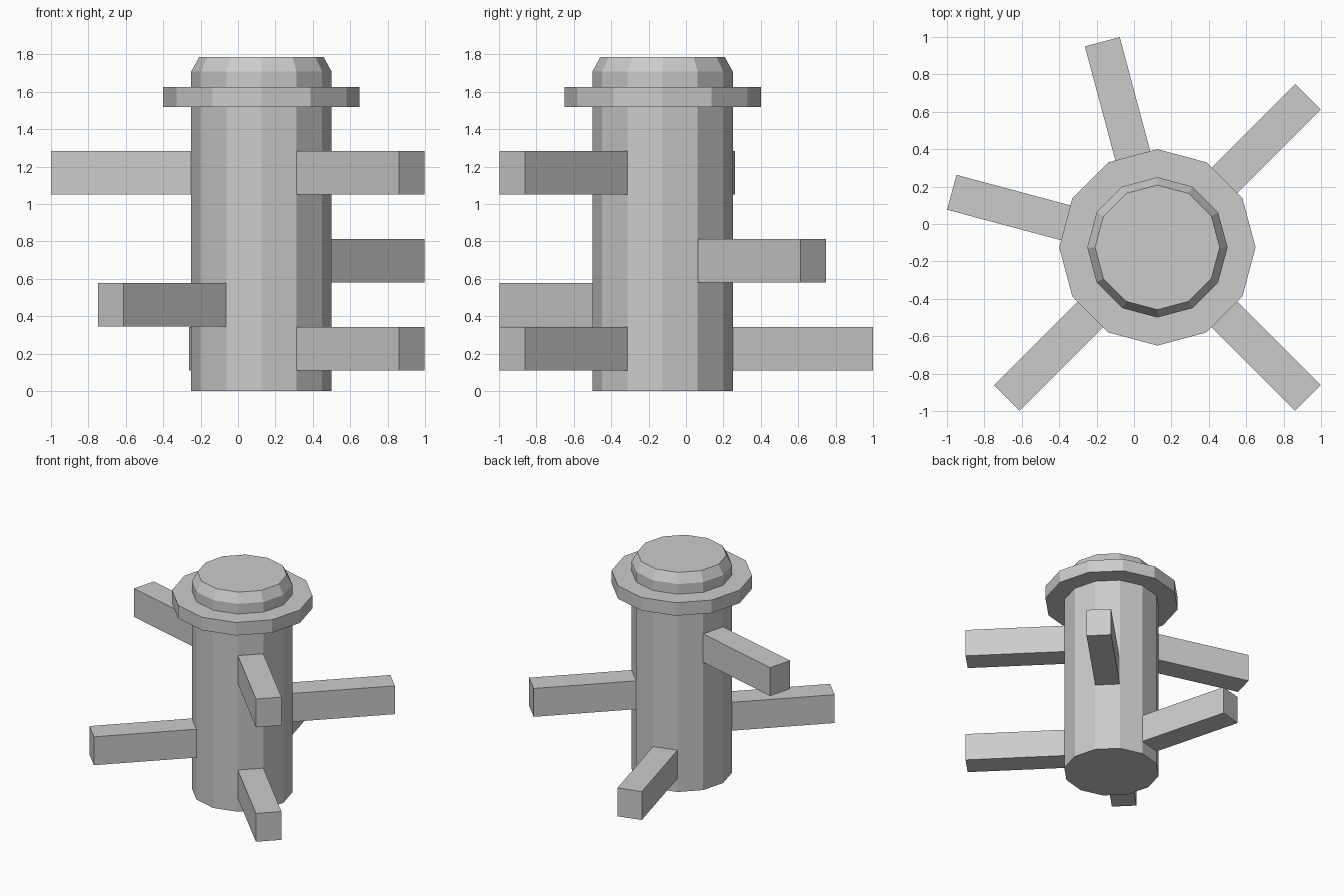
import bpy, bmesh
from math import radians, sin, cos, tau
from mathutils import Matrix

if "Cube" in bpy.data.objects:
    bpy.data.objects.remove(bpy.data.objects["Cube"])

CX, CY, SIDES = 0.125, -0.125, 12


def finish(name, bm):
    bmesh.ops.recalc_face_normals(bm, faces=bm.faces)
    mesh = bpy.data.meshes.new(name)
    bm.to_mesh(mesh)
    bm.free()
    obj = bpy.data.objects.new(name, mesh)
    obj.location = (CX, CY, 0)
    bpy.context.collection.objects.link(obj)
    return obj


def lathe(name, profile):
    """Capped solid from a list of (radius, z) rings."""
    bm = bmesh.new()
    rings = [[bm.verts.new((r * cos(tau * i / SIDES), r * sin(tau * i / SIDES), z))
              for i in range(SIDES)] for r, z in profile]
    for a, b in zip(rings, rings[1:]):
        for i in range(SIDES):
            j = (i + 1) % SIDES
            bm.faces.new((a[i], a[j], b[j], b[i]))
    bm.faces.new(rings[0][::-1])
    bm.faces.new(rings[-1])
    return finish(name, bm)


def peg(name, angle, z0, inner=0.28, outer=1.138, width=0.193, height=0.233):
    """Rectangular bar sticking out radially from the post."""
    bm = bmesh.new()
    m = (Matrix.Rotation(radians(angle), 4, 'Z')
         @ Matrix.Translation(((inner + outer) / 2, 0, z0 + height / 2))
         @ Matrix.Diagonal((outer - inner, width, height, 1)))
    bmesh.ops.create_cube(bm, size=1, matrix=m)
    return finish(name, bm)


# Post with chamfered top
lathe("post", [(0.375, 0), (0.375, 1.708), (0.333, 1.785)])

# Collar near the top
lathe("collar", [(0.525, 1.518), (0.525, 1.625)])

# Pegs spiralling up the post: angle, bottom height
for i, (angle, z) in enumerate([(-45, 0.11), (105, 0.11), (225, 0.345),
                                (45, 0.58), (-45, 1.05), (165, 1.05)]):
    peg(f"peg_{i + 1}", angle, z)
